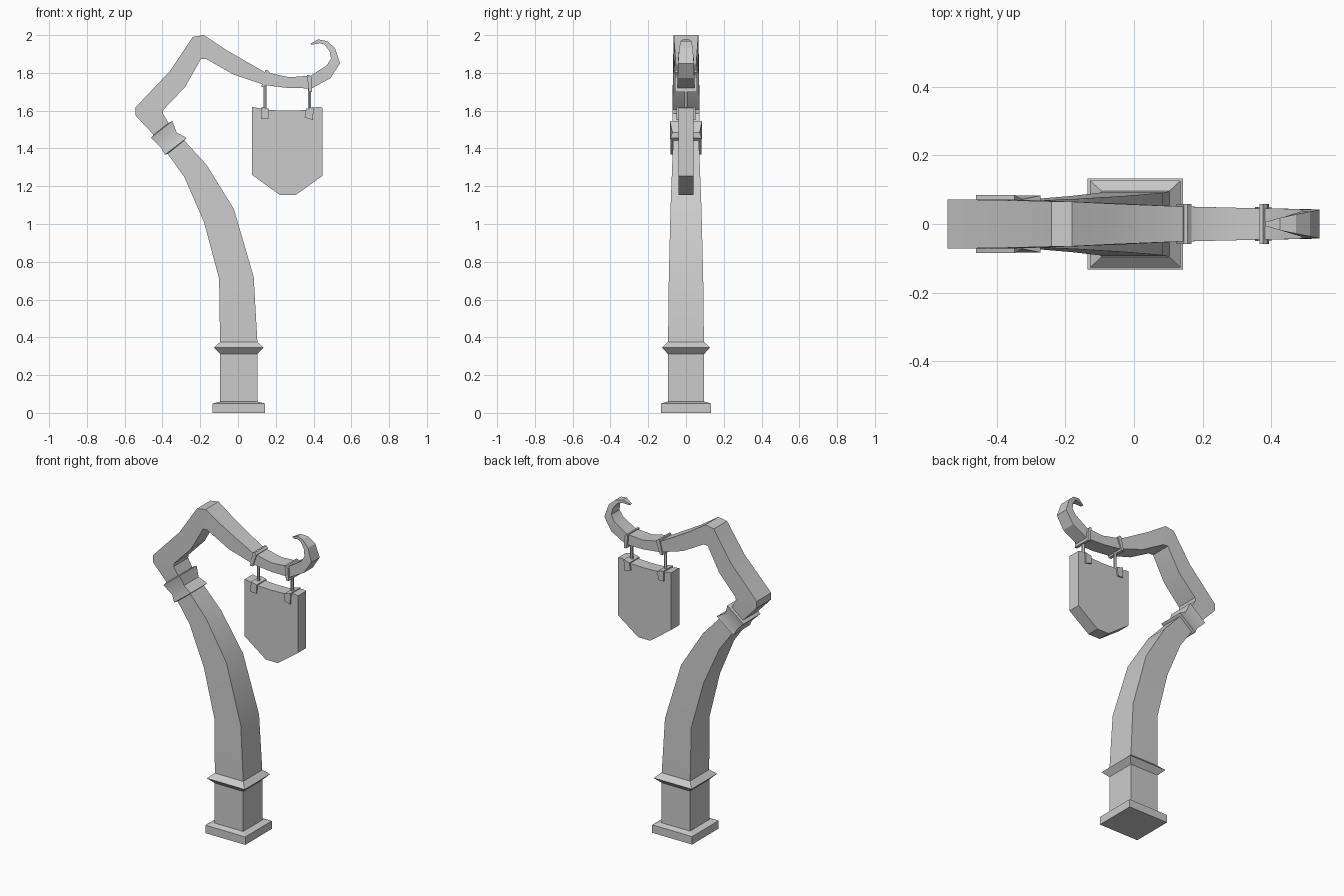
import bpy, bmesh
from math import radians


def finish(name, bm, smooth=False):
    bmesh.ops.recalc_face_normals(bm, faces=bm.faces)
    me = bpy.data.meshes.new(name)
    bm.to_mesh(me)
    bm.free()
    ob = bpy.data.objects.new(name, me)
    bpy.context.collection.objects.link(ob)
    if smooth:
        bpy.ops.object.select_all(action='DESELECT')
        ob.select_set(True)
        bpy.context.view_layer.objects.active = ob
        bpy.ops.object.shade_smooth_by_angle(angle=radians(25))
    return ob


def loft(name, stations, smooth=False):
    """Four-sided tube; station = outer x, z, inner x, z, half depth."""
    bm = bmesh.new()
    rings = []
    for xa, za, xb, zb, h in stations:
        rings.append([bm.verts.new(p) for p in
                      ((xa, -h, za), (xb, -h, zb), (xb, h, zb), (xa, h, za))])
    for r, s in zip(rings, rings[1:]):
        for i in range(4):
            j = (i + 1) % 4
            bm.faces.new((r[i], r[j], s[j], s[i]))
    bm.faces.new(rings[0])
    bm.faces.new(rings[-1])
    return finish(name, bm, smooth)


def slab(name, outline, h):
    """Front-view outline extruded through the depth."""
    bm = bmesh.new()
    f = bm.faces.new([bm.verts.new((x, -h, z)) for x, z in outline])
    ext = bmesh.ops.extrude_face_region(bm, geom=[f])
    for v in ext['geom']:
        if isinstance(v, bmesh.types.BMVert):
            v.co.y = h
    return finish(name, bm)


# plinth with sloped top
loft('plinth', [(-.135, 0, .143, 0, .132), (-.135, .05, .143, .05, .132),
                (-.095, .06, .103, .06, .096)])

# pedestal block and its flared collar
loft('pedestal', [(-.095, .04, .103, .04, .096), (-.095, .312, .103, .312, .096),
                  (-.128, .345, .136, .345, .127), (-.095, .375, .103, .375, .096)])

# curved post
loft('post', [(-.095, .37, .103, .37, .095), (-.10, .71, .083, .72, .091),
              (-.18, 1.01, -.022, 1.08, .082), (-.285, 1.25, -.168, 1.315, .073),
              (-.375, 1.375, -.287, 1.445, .068)], True)

# pinched collar below the elbow
loft('elbow_collar', [(-.375, 1.37, -.287, 1.44, .07), (-.387, 1.367, -.272, 1.455, .083),
                      (-.408, 1.405, -.325, 1.485, .072),
                      (-.460, 1.457, -.348, 1.545, .085),
                      (-.447, 1.472, -.368, 1.535, .072)], True)

# elbow, arched arm and curled tip
loft('arm', [(-.43, 1.46, -.36, 1.52, .070), (-.447, 1.472, -.368, 1.535, .071),
             (-.543, 1.575, -.398, 1.585, .072), (-.543, 1.617, -.395, 1.605, .072),
             (-.36, 1.81, -.28, 1.725, .069), (-.24, 1.99, -.197, 1.873, .066),
             (-.18, 2.0, -.167, 1.873, .065), (-.06, 1.92, -.022, 1.79, .059),
             (.14, 1.805, .145, 1.735, .051), (.27, 1.777, .265, 1.72, .048),
             (.385, 1.785, .39, 1.718, .045), (.47, 1.84, .49, 1.772, .044),
             (.492, 1.875, .54, 1.85, .042), (.485, 1.915, .513, 1.932, .036),
             (.458, 1.950, .472, 1.968, .028), (.43, 1.957, .425, 1.977, .018),
             (.39, 1.948, .382, 1.955, .006)], True)

# hanging sign board
slab('sign_board', [(.075, 1.62), (.10, 1.615), (.175, 1.603), (.265, 1.60),
                    (.355, 1.603), (.42, 1.62), (.447, 1.615), (.447, 1.255),
                    (.305, 1.153), (.222, 1.153), (.075, 1.26)], .04)

# two hangers: strap round the arm, rod, and clip on the board
for side, x, lean, top in (('left', .142, .008, 1.815), ('right', .378, -.008, 1.79)):
    zb = top - .09
    slab(side + '_strap', [(x - .011 - lean, zb), (x + .007 - lean, zb),
                           (x + .018 + lean, top - .012), (x + .006 + lean, top),
                           (x - .005 + lean, top)], .058)
    bpy.ops.mesh.primitive_cylinder_add(vertices=6, radius=.009, depth=.15,
                                        location=(x, 0, 1.675))
    bpy.context.object.name = side + '_rod'
    slab(side + '_clip', [(x - .023 + lean * 0.3, 1.56 - lean * .4),
                          (x + .019, 1.555 + lean * .3 - .002),
                          (x + .022, 1.615 - lean * .6),
                          (x - .018, 1.615 + lean * .6)], .049)
